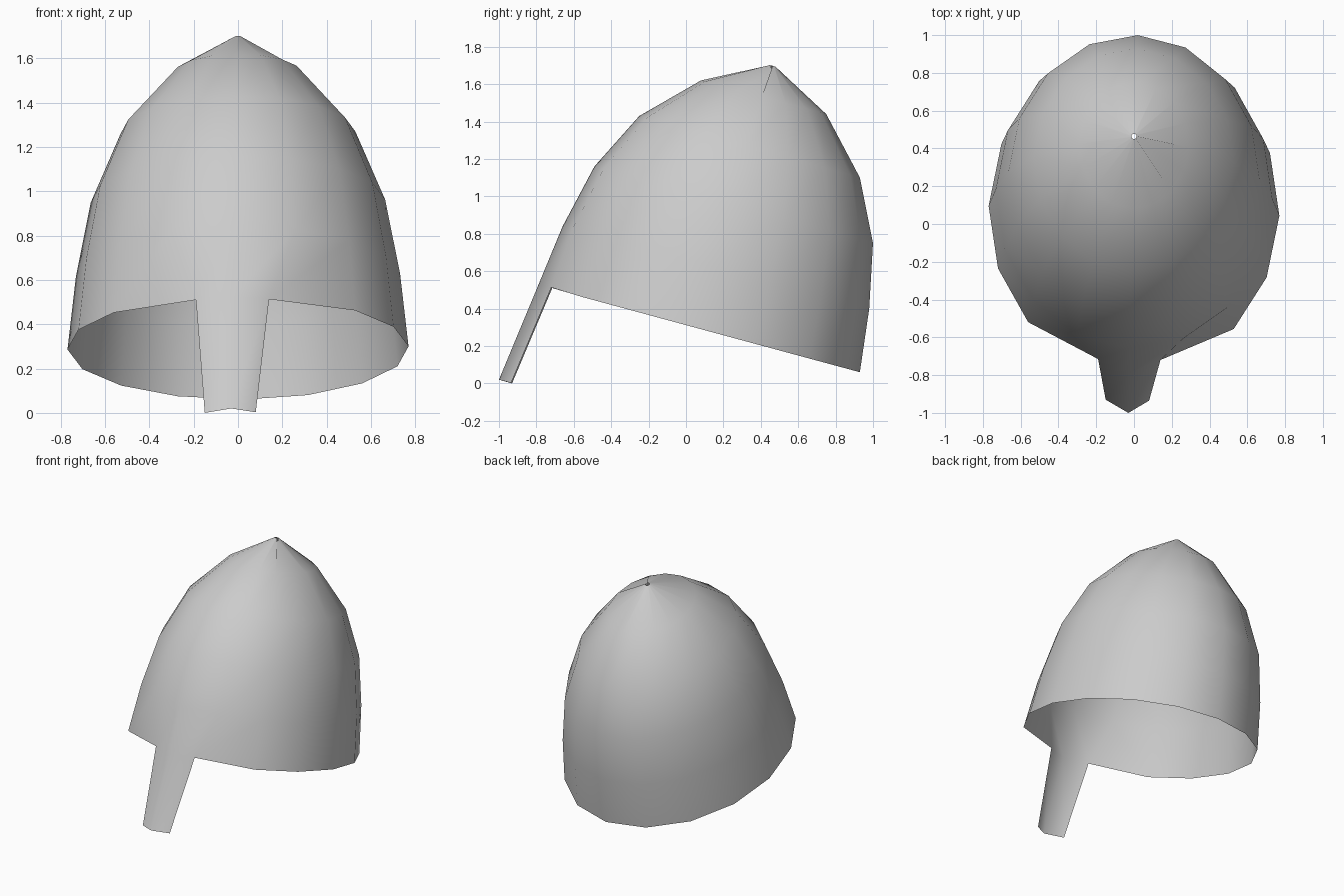
import bpy, bmesh
from math import sin, cos, pi
from mathutils import Vector

if "Cube" in bpy.data.objects:
    bpy.data.objects.remove(bpy.data.objects["Cube"])

SIDES = 16
TWIST = 0.03  # slight turn of the shell about z

# Tilted rings, rim to crown: (front y, front z, back y, back z, half width)
RINGS = [
    (-0.79, 0.526, 0.93, 0.06, 0.77),
    (-0.66, 0.84, 0.98, 0.40, 0.732),
    (-0.49, 1.16, 1.00, 0.75, 0.665),
    (-0.25, 1.43, 0.93, 1.10, 0.53),
    (0.08, 1.62, 0.75, 1.44, 0.29),
    (0.45, 1.702, 0.478, 1.694, 0.014),
]

bm = bmesh.new()


def add_ring(yf, zf, yb, zb, half):
    front, back = Vector((0, yf, zf)), Vector((0, yb, zb))
    mid, axis = (front + back) / 2, (back - front) / 2
    verts = []
    for i in range(SIDES):
        a = 2 * pi * i / SIDES + TWIST
        verts.append(bm.verts.new(mid + axis * cos(a) + Vector((half * sin(a), 0, 0))))
    return verts


# Dome shell, left open at the rim and with a tiny hole at the crown
rings = [add_ring(*r) for r in RINGS]
for low, high in zip(rings, rings[1:]):
    for i in range(SIDES):
        j = (i + 1) % SIDES
        bm.faces.new((low[j], low[i], high[i], high[j]))

# Small dent beside the crown
rings[-1][5].co.z -= 0.03

# Nose guard: pull the rim in at the front and extend it down
rim = rings[0]
rim[7].co = (0.14, -0.72, 0.513)
rim[9].co = (-0.19, -0.715, 0.51)
tip = [bm.verts.new(c) for c in ((0.08, -0.935, 0.003), (-0.03, -1.0, 0.02), (-0.15, -0.93, 0.0))]
for i in range(2):
    bm.faces.new((rim[7 + i], rim[8 + i], tip[i + 1], tip[i]))

bmesh.ops.recalc_face_normals(bm, faces=bm.faces)
for f in bm.faces:
    f.smooth = True

mesh = bpy.data.meshes.new("helmet_shell")
bm.to_mesh(mesh)
bm.free()
helmet = bpy.data.objects.new("helmet_shell", mesh)
bpy.context.collection.objects.link(helmet)
